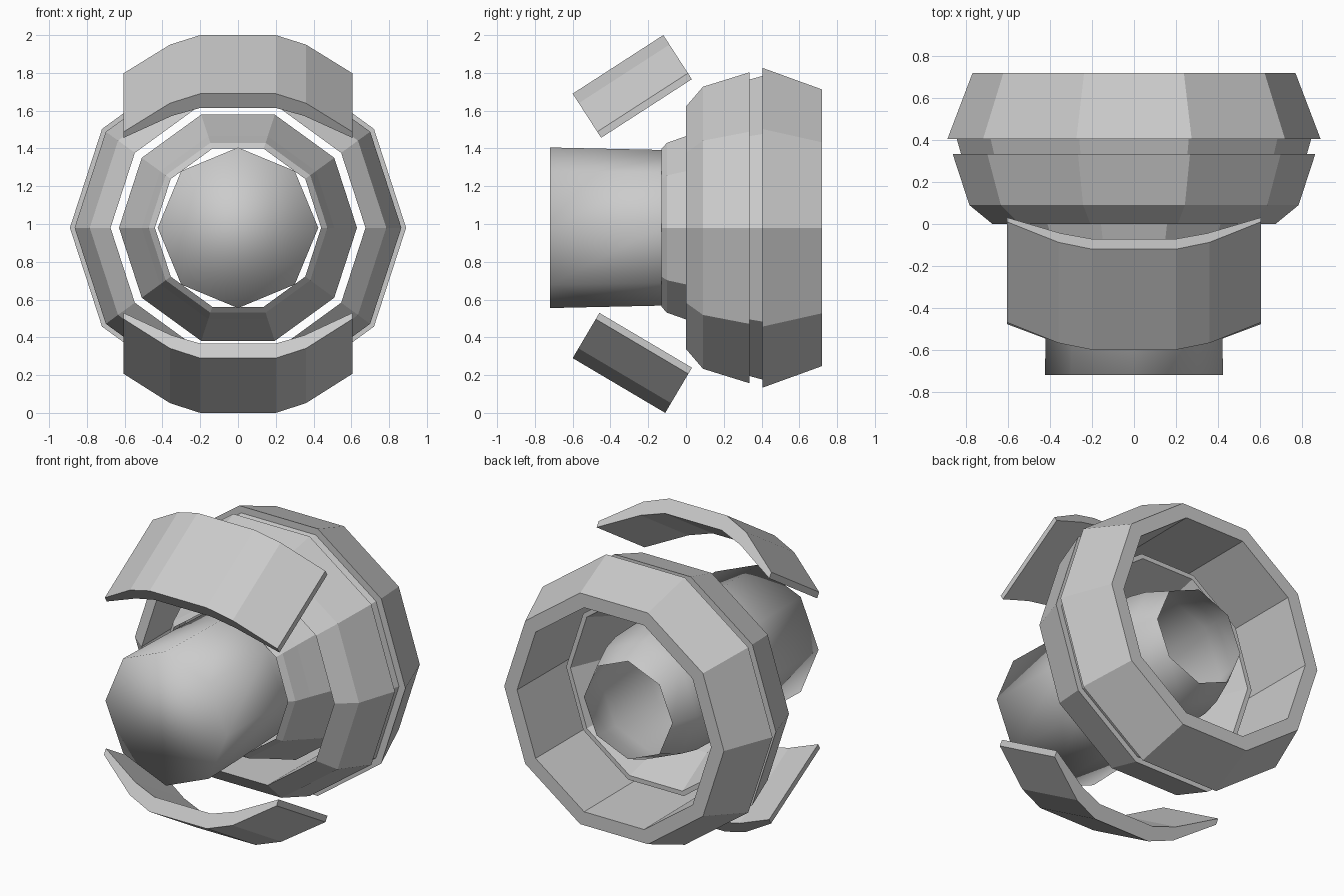
import bpy, bmesh
from math import sin, cos, pi
from mathutils import Vector

if "Cube" in bpy.data.objects:
    bpy.data.objects.remove(bpy.data.objects["Cube"])

CZ = 0.98  # height of the common axis


def finish(bm, name, smooth=False):
    bmesh.ops.recalc_face_normals(bm, faces=bm.faces)
    me = bpy.data.meshes.new(name)
    bm.to_mesh(me)
    bm.free()
    for p in me.polygons:
        p.use_smooth = smooth
    ob = bpy.data.objects.new(name, me)
    bpy.context.collection.objects.link(ob)
    return ob


def lathe(name, profile, sides, closed=True, cap=False, smooth=False):
    """Revolve (y, radius) points around the y axis."""
    bm = bmesh.new()
    rings = [[bm.verts.new((r * cos(2 * pi * i / sides), y, CZ + r * sin(2 * pi * i / sides)))
              for i in range(sides)] for y, r in profile]
    pairs = list(zip(rings, rings[1:]))
    if closed:
        pairs.append((rings[-1], rings[0]))
    for a, b in pairs:
        for i in range(sides):
            j = (i + 1) % sides
            bm.faces.new((a[i], a[j], b[j], b[i]))
    if cap:
        bm.faces.new(rings[0])
    return finish(bm, name, smooth)


def flap(name, start, end, up):
    """Arched plate swept from start to end (y, z); 'up' is the outward side."""
    half = [(0.20, 0), (0.36, -0.06), (0.605, -0.24), (0.605, -0.278), (0.35, -0.14), (0.20, -0.09)]
    outer, inner = half[:3], half[3:]
    section = [(-x, h) for x, h in reversed(outer)] + outer + inner + [(-x, h) for x, h in reversed(inner)]
    s, e = Vector((0, *start)), Vector((0, *end))
    d = (e - s).normalized()
    n = Vector((0, -d.z, d.y)) * up
    bm = bmesh.new()
    a, b = [[bm.verts.new(p + n * h + Vector((x, 0, 0))) for x, h in section] for p in (s, e)]
    k = len(section)
    for i in range(k):
        j = (i + 1) % k
        bm.faces.new((a[i], a[j], b[j], b[i]))
    for r in (a, b):  # quad strips close both ends
        for i in range(k // 2 - 1):
            bm.faces.new((r[i], r[i + 1], r[k - 2 - i], r[k - 1 - i]))
    return finish(bm, name)


# Outer housing ring with a groove
lathe("outer_ring", [(0, 0.675), (0.09, 0.785), (0.335, 0.865), (0.335, 0.825), (0.405, 0.845),
                     (0.405, 0.89), (0.72, 0.77), (0.72, 0.68)], 10)

# Thin funnel-shaped inner ring
lathe("inner_ring", [(-0.13, 0.44), (-0.10, 0.473), (0.0, 0.51), (0.30, 0.63),
                     (0.30, 0.60), (0.0, 0.475)], 10)

# Central barrel, closed at the front and open at the tapered back
lathe("barrel", [(-0.72, 0.425), (-0.13, 0.412), (0.30, 0.40), (0.42, 0.375), (0.58, 0.31)],
      8, closed=False, cap=True, smooth=True)

# Upper and lower flaps
flap("upper_flap", (-0.60, 1.69), (-0.12, 2.0), 1)
flap("lower_flap", (-0.60, 0.29), (-0.11, 0.0), -1)
